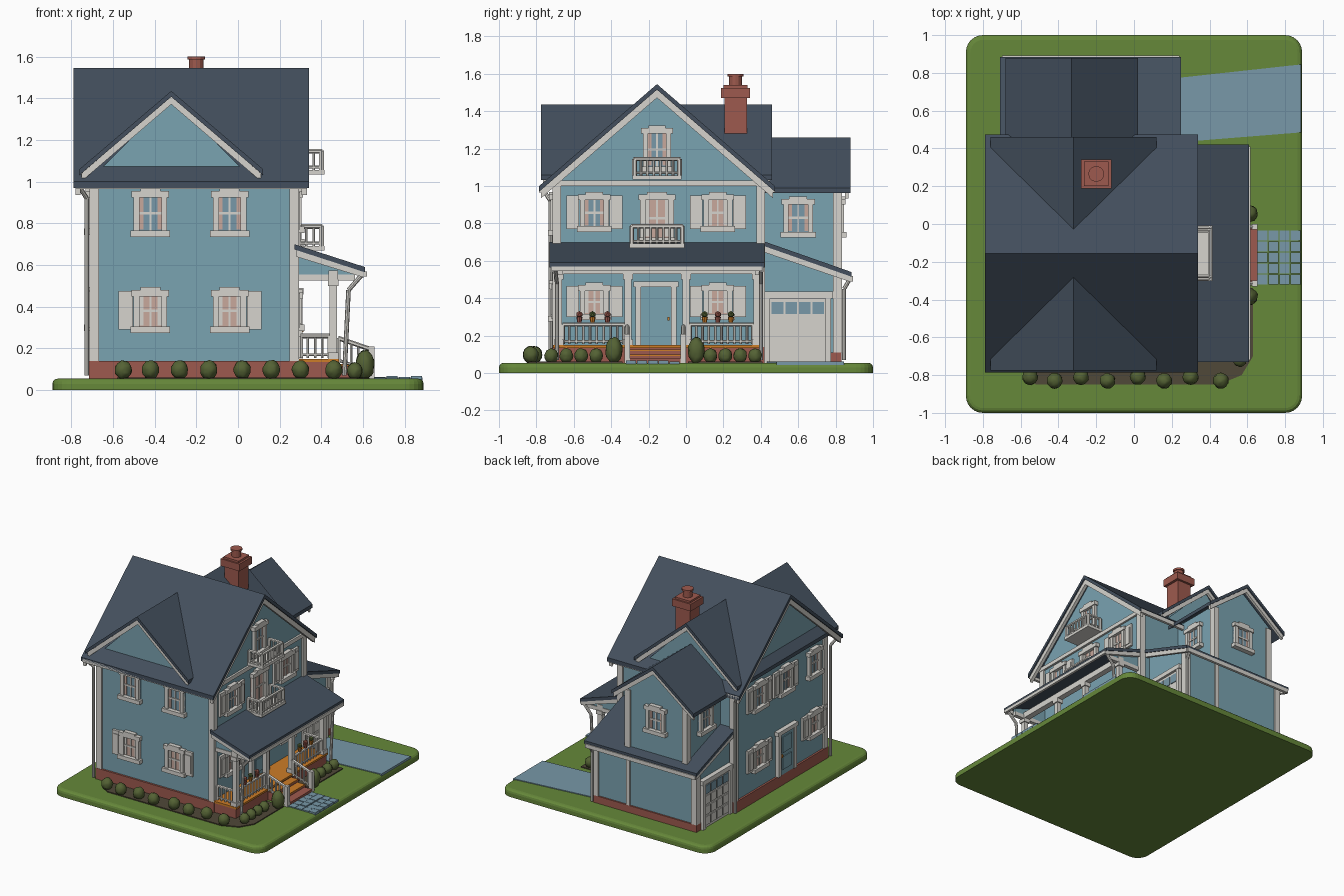
import bpy, bmesh, math, random
from mathutils import Vector, Matrix

random.seed(4)

def lin(c):
    c /= 255
    return c / 12.92 if c < 0.04 else ((c + 0.055) / 1.055) ** 2.4

MATS = {}
for name, rgb in dict(wall_blue=(122, 163, 177), slate=(67, 79, 93), white_trim=(214, 212, 206),
                      brick=(158, 90, 78), grass=(102, 136, 58), shrub_green=(84, 98, 52),
                      stone_blue=(120, 152, 168), orange_wood=(205, 125, 40), soil=(80, 72, 56),
                      curtain=(200, 168, 156)).items():
    m = bpy.data.materials.new(name)
    m.diffuse_color = [lin(v) for v in rgb] + [1]
    MATS[name] = m
W, S, T, K, G, H, P, O, D, C = MATS

class Part:
    """Collects pieces into one named object."""
    def __init__(self, name):
        self.name, self.bm, self.slots = name, bmesh.new(), []

    def paint(self, faces, mat):
        if mat not in self.slots:
            self.slots.append(mat)
        for f in faces:
            f.material_index = self.slots.index(mat)

    def prism(self, pts, axis, a, b, mat):
        """Extrude a 2D outline along x (y,z points), y (x,z points) or z (x,y points)."""
        put = {'x': lambda p, t: (t, p[0], p[1]), 'y': lambda p, t: (p[0], t, p[1]),
               'z': lambda p, t: (p[0], p[1], t)}[axis]
        lo = [self.bm.verts.new(put(p, a)) for p in pts]
        hi = [self.bm.verts.new(put(p, b)) for p in pts]
        n = len(pts)
        fs = [self.bm.faces.new(lo), self.bm.faces.new(hi)]
        fs += [self.bm.faces.new((lo[i], lo[(i + 1) % n], hi[(i + 1) % n], hi[i])) for i in range(n)]
        self.paint(fs, mat)

    def box(self, x0, x1, y0, y1, z0, z1, mat):
        self.prism([(x0, y0), (x1, y0), (x1, y1), (x0, y1)], 'z', z0, z1, mat)

    def on(self, face, u0, u1, d0, d1, z0, z1, mat):
        """Box on a wall: u along it, d outward from it."""
        side, w = face
        s = 1 if side in 'RB' else -1
        a, b = w + s * d0, w + s * d1
        if side in 'RL':
            self.box(a, b, u0, u1, z0, z1, mat)
        else:
            self.box(u0, u1, a, b, z0, z1, mat)

    def chevron(self, axis, c, half, zr, ze, th, a, b, mat):
        for s in (-1, 1):
            self.prism([(c, zr), (c + s * half, ze), (c + s * half, ze - th), (c, zr - th)], axis, a, b, mat)

    def beam(self, p, q, r, mat, n=8, r2=None):
        p, q = Vector(p), Vector(q)
        mtx = Matrix.Translation((p + q) / 2) @ (q - p).to_track_quat('Z', 'Y').to_matrix().to_4x4()
        v = bmesh.ops.create_cone(self.bm, cap_ends=True, segments=n, radius1=r, radius2=r2 or r,
                                  depth=(q - p).length, matrix=mtx)['verts']
        self.paint({f for x in v for f in x.link_faces}, mat)

    def rail(self, p, q, h, mat, step=0.035):
        """Balustrade between two foot points."""
        p, q, up = Vector(p), Vector(q), Vector((0, 0, 1))
        for t, r in ((0.015, 0.007), (h, 0.011)):
            self.beam(p + up * t, q + up * t, r, mat, 6)
        n = max(2, round((q - p).length / step))
        for i in range(n + 1):
            f = p.lerp(q, i / n)
            self.beam(f, f + up * h, 0.013 if i in (0, n) else 0.007, mat, 6)

    def done(self, smooth=False):
        bmesh.ops.recalc_face_normals(self.bm, faces=self.bm.faces[:])
        me = bpy.data.meshes.new(self.name)
        self.bm.to_mesh(me)
        for s in self.slots:
            me.materials.append(MATS[s])
        ob = bpy.data.objects.new(self.name, me)
        bpy.context.collection.objects.link(ob)
        if smooth:
            me.shade_smooth()

# Walls: side letter (Front, Right, Left, Back) and plane position
FRONT, RIGHT, LEFT, BACK = ('F', -0.70), ('R', 0.28), ('L', -0.70), ('B', 0.82)
GR, GL, TR, TL = ('R', 0.20), ('L', -0.66), ('R', -0.07), ('L', -0.58)

# Lawn slab with rounded corners and edge
p = Part("lawn")
p.box(-0.89, 0.89, -1, 1, 0, 0.055, G)
vert = [e for e in p.bm.edges if abs(e.verts[0].co.z - e.verts[1].co.z) > 0.01]
bmesh.ops.bevel(p.bm, geom=vert, offset=0.09, segments=6, affect='EDGES', profile=0.5)
top = [e for e in p.bm.edges if min(v.co.z for v in e.verts) > 0.05]
bmesh.ops.bevel(p.bm, geom=top, offset=0.025, segments=3, affect='EDGES', profile=0.5)
p.done()

# Driveway, stone path, flower beds
p = Part("driveway")
p.prism([(0.2, 0.43), (0.885, 0.485), (0.885, 0.845), (0.2, 0.77)], 'z', 0.04, 0.061, P); p.done()
p = Part("stone_path")
for i in range(4):
    for j in range(5):
        x, y = 0.655 + i * 0.058, -0.32 + j * 0.058
        p.box(x, x + 0.053, y, y + 0.053, 0.04, 0.06 + random.random() * 0.008, P)
p.done()
p = Part("flower_beds")
p.prism([(-0.58, -0.7), (-0.58, -0.81), (-0.52, -0.85), (0.45, -0.85), (0.57, -0.80), (0.63, -0.7),
         (0.63, -0.34), (0.45, -0.34), (0.45, -0.7)], 'z', 0.04, 0.062, D)
p.box(0.45, 0.61, 0.01, 0.41, 0.04, 0.062, D)
p.done()

# Main house, garage and rear tower walls
p = Part("house_walls")
p.prism([(-0.70, 0.05), (0.41, 0.05), (0.41, 1.03), (-0.155, 1.51), (-0.70, 1.03)], 'x', -0.70, 0.28, W)
p.prism([(-0.70, 1.02), (0.06, 1.02), (-0.32, 1.40)], 'y', -0.70, 0.41, W)
p.done()
p = Part("garage_walls")
p.prism([(0.40, 0.05), (0.82, 0.05), (0.82, 0.53), (0.40, 0.68)], 'x', -0.66, 0.20, W); p.done()
p = Part("tower_walls")
p.prism([(-0.58, 0.5), (-0.07, 0.5), (-0.07, 1.02), (-0.325, 1.22), (-0.58, 1.02)], 'y', 0.40, 0.82, W); p.done()
p = Part("foundation")
p.box(-0.715, 0.295, -0.715, 0.42, 0.04, 0.14, K)
p.box(-0.672, 0.212, 0.40, 0.832, 0.04, 0.11, K)
p.done()

# Roofs
p = Part("main_roof"); p.chevron('x', -0.155, 0.63, 1.545, 1.0, 0.03, -0.79, 0.34, S); p.done()
p = Part("cross_gable_roof"); p.chevron('y', -0.32, 0.44, 1.435, 1.06, 0.028, -0.775, 0.46, S); p.done()
p = Part("tower_roof"); p.chevron('y', -0.33, 0.35, 1.26, 0.99, 0.028, 0.40, 0.88, S); p.done()
p = Part("garage_roof")
p.prism([(0.40, 0.71), (0.885, 0.54), (0.885, 0.515), (0.40, 0.685)], 'x', -0.71, 0.25, S); p.done()
p = Part("porch_roof")
p.prism([(0.27, 0.70), (0.61, 0.59), (0.61, 0.565), (0.27, 0.675)], 'y', -0.73, 0.42, S); p.done()

# White bargeboards, gutters, corner boards
p = Part("bargeboards")
for a, b in ((-0.78, -0.755), (0.305, 0.33)):
    p.chevron('x', -0.155, 0.62, 1.517, 0.98, 0.045, a, b, T)
for a, b in ((-0.765, -0.74), (0.43, 0.45)):
    p.chevron('y', -0.32, 0.43, 1.409, 1.04, 0.038, a, b, T)
p.chevron('y', -0.33, 0.34, 1.234, 0.972, 0.038, 0.85, 0.87, T)
for a, b in ((-0.705, -0.685), (0.225, 0.245)):
    p.prism([(0.42, 0.68), (0.88, 0.517), (0.88, 0.487), (0.42, 0.645)], 'x', a, b, T)
for a, b in ((-0.725, -0.705), (0.395, 0.415)):
    p.prism([(0.28, 0.674), (0.605, 0.568), (0.605, 0.54), (0.28, 0.64)], 'y', a, b, T)
p.box(-0.78, 0.33, -0.785, -0.765, 0.965, 0.995, T)
p.box(-0.78, 0.33, 0.455, 0.475, 0.965, 0.995, T)
p.box(-0.70, 0.24, 0.872, 0.892, 0.49, 0.52, T)
p.box(0.60, 0.618, -0.72, 0.41, 0.545, 0.57, T)
p.on(RIGHT, -0.72, 0.43, 0, 0.015, 1.0, 1.03, T)
p.done()
p = Part("corner_boards")
for x, y, z0, z1 in ((-0.69, -0.69, 0.14, 1.03), (0.27, -0.69, 0.14, 1.03), (-0.69, 0.40, 0.14, 1.03),
                     (0.27, 0.40, 0.14, 1.03), (-0.65, 0.81, 0.11, 0.53), (0.19, 0.81, 0.11, 0.53),
                     (-0.57, 0.81, 0.55, 1.0), (-0.08, 0.81, 0.55, 1.0)):
    p.box(x - 0.023, x + 0.023, y - 0.023, y + 0.023, z0, z1, T)
p.on(BACK, -0.10, -0.07, 0, 0.012, 0.11, 0.53, T)
p.done()
p = Part("downspouts")
for path in (((0.60, -0.70, 0.56), (0.53, -0.69, 0.48), (0.51, -0.69, 0.07)),
             ((0.60, 0.40, 0.56), (0.53, 0.40, 0.48), (0.51, 0.40, 0.07)),
             ((-0.77, -0.77, 0.99), (-0.725, -0.725, 0.92), (-0.725, -0.725, 0.07)),
             ((-0.77, 0.46, 0.99), (-0.725, 0.435, 0.92), (-0.725, 0.435, 0.07)),
             ((0.21, 0.88, 0.51), (0.21, 0.845, 0.45), (0.21, 0.845, 0.07))):
    for a, b in zip(path, path[1:]):
        p.beam(a, b, 0.011, T)
p.done()

# Windows: frame, crowned head, sill, glass, bars and optional shutters
def window(name, face, u, z0, z1, w=0.15, pane=P, shutters=()):
    p = Part(name)
    h, b = w / 2, 0.028
    p.on(face, u - h, u + h, 0, 0.007, z0, z1, pane)
    for s in (-1, 1):
        a, c = sorted((u + s * (h - b), u + s * h))
        p.on(face, a, c, 0, 0.025, z0, z1, T)
        a, c = sorted((u + s * (h - b - 0.018), u + s * (h - b)))
        p.on(face, a, c, 0, 0.009, z0 + 0.03, z1 - 0.03, C if pane == P else T)
    p.on(face, u - h - 0.015, u + h + 0.015, 0, 0.038, z0 - 0.005, z0 + 0.025, T)
    p.on(face, u - h - 0.01, u + h + 0.01, 0, 0.032, z1 - 0.03, z1, T)
    p.on(face, u - h * 0.6, u + h * 0.6, 0, 0.032, z1, z1 + 0.014, T)
    p.on(face, u - h, u + h, 0, 0.014, (z0 + z1) / 2 - 0.006, (z0 + z1) / 2 + 0.006, T)
    p.on(face, u - 0.005, u + 0.005, 0, 0.013, z0, z1, T)
    for s in shutters:
        a, c = sorted((u + s * (h + 0.004), u + s * (h + 0.072)))
        p.on(face, a, c, 0, 0.018, z0 + 0.01, z1 - 0.005, T)
        p.on(face, a + 0.012, c - 0.012, 0, 0.024, z0 + 0.03, z1 - 0.03, T)
    p.done()

for u, s in ((-0.42, -1), (-0.04, 1)):
    window("front_upper_window", FRONT, u, 0.74, 0.955, 0.16)
    window("front_lower_window", FRONT, u, 0.28, 0.48, 0.16, C, (s,))
for u, pane in ((-0.49, P), (0.17, C)):
    window("side_upper_window", RIGHT, u, 0.76, 0.955, 0.155, pane, (-1, 1))
    window("porch_window", RIGHT, u, 0.29, 0.47, 0.155, C, (-1, 1))
window("attic_window", RIGHT, -0.155, 1.08, 1.31, 0.15)
window("balcony_window", RIGHT, -0.155, 0.70, 0.955, 0.18, C)
for u, s in ((0.12, (-1, 1)), (-0.20, (-1, 1)), (-0.55, ())):
    window("rear_upper_window", LEFT, u, 0.75, 0.955, 0.15, P, s)
for u in (0.12, -0.55):
    window("rear_lower_window", LEFT, u, 0.29, 0.48, 0.15, C, (-1, 1))
for face, u in ((TR, 0.60), (TL, 0.60), (BACK, -0.325)):
    window("tower_window", face, u, 0.73, 0.93, 0.16)

# House doors
for name, face, u in (("front_door", RIGHT, -0.16), ("rear_door", LEFT, -0.20)):
    p = Part(name)
    p.on(face, u - 0.085, u + 0.085, 0, 0.02, 0.14, 0.46, W)
    for z0, z1 in ((0.18, 0.28), (0.31, 0.43)):
        p.on(face, u - 0.055, u + 0.055, 0, 0.026, z0, z1, W)
    for s in (-1, 1):
        a, c = sorted((u + s * 0.08, u + s * 0.11))
        p.on(face, a, c, 0, 0.03, 0.14, 0.46, T)
    p.on(face, u - 0.12, u + 0.12, 0, 0.035, 0.46, 0.49, T)
    p.on(face, u + 0.06, u + 0.072, 0, 0.035, 0.28, 0.30, O)
    p.done()

# Garage doors with raised panels
for face in (GR, GL):
    p = Part("garage_door")
    p.on(face, 0.44, 0.76, 0, 0.018, 0.055, 0.40, T)
    for k in range(4):
        z = 0.075 + k * 0.08
        for i in range(4):
            p.on(face, 0.458 + i * 0.073, 0.52 + i * 0.073, 0, 0.024, z, z + 0.065, P if k == 3 else T)
    for a in (0.42, 0.745):
        p.on(face, a, a + 0.03, 0, 0.032, 0.055, 0.43, T)
    p.on(face, 0.41, 0.785, 0, 0.036, 0.40, 0.435, T)
    p.done()

# Porch: deck, steps, posts, railings
p = Part("porch_deck")
p.box(0.28, 0.475, -0.705, 0.40, 0.04, 0.135, K)
p.box(0.28, 0.485, -0.71, 0.405, 0.135, 0.15, O)
p.done()
p = Part("porch_steps")
for x1, z in ((0.53, 0.125), (0.59, 0.10), (0.65, 0.078)):
    p.box(0.47, x1, -0.31, -0.02, 0.04, z - 0.008, K)
    p.box(0.47, x1 + 0.004, -0.30, -0.03, z - 0.008, z, K if x1 > 0.6 else O)
p.done()
p = Part("porch_frame")
for y in (-0.68, -0.31, 0.0, 0.38):
    p.box(0.44, 0.475, y - 0.018, y + 0.018, 0.15, 0.56, T)
    p.box(0.432, 0.483, y - 0.026, y + 0.026, 0.50, 0.53, T)
    p.box(0.432, 0.483, y - 0.026, y + 0.026, 0.15, 0.18, T)
p.box(0.435, 0.48, -0.70, 0.40, 0.53, 0.575, T)
for y in (-0.69, 0.37):
    p.box(0.28, 0.56, y, y + 0.03, 0.525, 0.555, T)
    p.prism([(0.28, 0.555), (0.56, 0.555), (0.56, 0.58), (0.28, 0.672)], 'y', y + 0.005, y + 0.025, W)
p.done()
p = Part("porch_railings")
for a, b in (((0.457, -0.66), (0.457, -0.33)), ((0.457, 0.02), (0.457, 0.36)),
             ((0.30, -0.68), (0.44, -0.68)), ((0.30, 0.38), (0.44, 0.38))):
    p.rail((*a, 0.155), (*b, 0.155), 0.105, T)
for y in (-0.315, -0.015):
    p.rail((0.48, y, 0.13), (0.64, y, 0.075), 0.12, T)
    p.box(0.625, 0.655, y - 0.015, y + 0.015, 0.05, 0.21, T)
p.done()

# Balconies
for name, z, h, y0, y1, x in (("attic_balcony", 1.035, 0.11, -0.275, -0.035, 0.40),
                              ("main_balcony", 0.67, 0.115, -0.29, -0.02, 0.40)):
    p = Part(name)
    p.box(0.28, x + 0.015, y0 - 0.012, y1 + 0.012, z, z + 0.022, T)
    p.rail((x, y0, z + 0.02), (x, y1, z + 0.02), h - 0.02, T)
    for y in (y0, y1):
        p.rail((0.29, y, z + 0.02), (x, y, z + 0.02), h - 0.02, T)
    p.done()

# Chimney
p = Part("chimney")
p.box(-0.26, -0.14, 0.205, 0.325, 1.1, 1.49, K)
p.box(-0.28, -0.12, 0.188, 0.342, 1.47, 1.525, K)
p.box(-0.265, -0.135, 0.2, 0.33, 1.525, 1.54, K)
p.beam((-0.2, 0.265, 1.53), (-0.2, 0.265, 1.585), 0.034, K, 12)
p.beam((-0.2, 0.265, 1.585), (-0.2, 0.265, 1.6), 0.042, K, 12)
p.done()

# Flower pots on the porch railing
p = Part("flower_pots")
for i, y in enumerate((-0.57, -0.50, -0.42, 0.10, 0.17, 0.24)):
    p.beam((0.457, y, 0.27), (0.457, y, 0.30), 0.011, O if i % 2 else K, 8, 0.017)
    v = bmesh.ops.create_icosphere(p.bm, subdivisions=1, radius=0.019,
                                   matrix=Matrix.Translation((0.457, y, 0.313)))['verts']
    p.paint({f for x in v for f in x.link_faces}, H if i % 2 else K)
p.done()

# Shrubs: round ones along the beds, two taller ones beside the steps
shrubs = [(x, -0.81 - 0.02 * (i % 2), 0.041) for i, x in
          enumerate((-0.55, -0.42, -0.28, -0.14, 0.02, 0.16, 0.30, 0.46))]
shrubs += [(0.56, y, 0.036) for y in (-0.72, -0.64, -0.56, -0.48, 0.13, 0.21, 0.29, 0.37)]
shrubs += [(0.61, -0.385, 0.045), (0.61, 0.055, 0.045)]
for x, y, r in shrubs:
    p = Part("tall_shrub" if r > 0.042 else "round_shrub")
    tall = 1.55 if r > 0.042 else 1.1
    v = bmesh.ops.create_icosphere(p.bm, subdivisions=3, radius=r)['verts']
    for q in v:
        q.co *= random.uniform(0.94, 1.06)
        q.co = (q.co.x + x, q.co.y + y, q.co.z * tall + 0.055 + r * tall * 0.95)
    p.paint(p.bm.faces, H)
    p.done(True)
